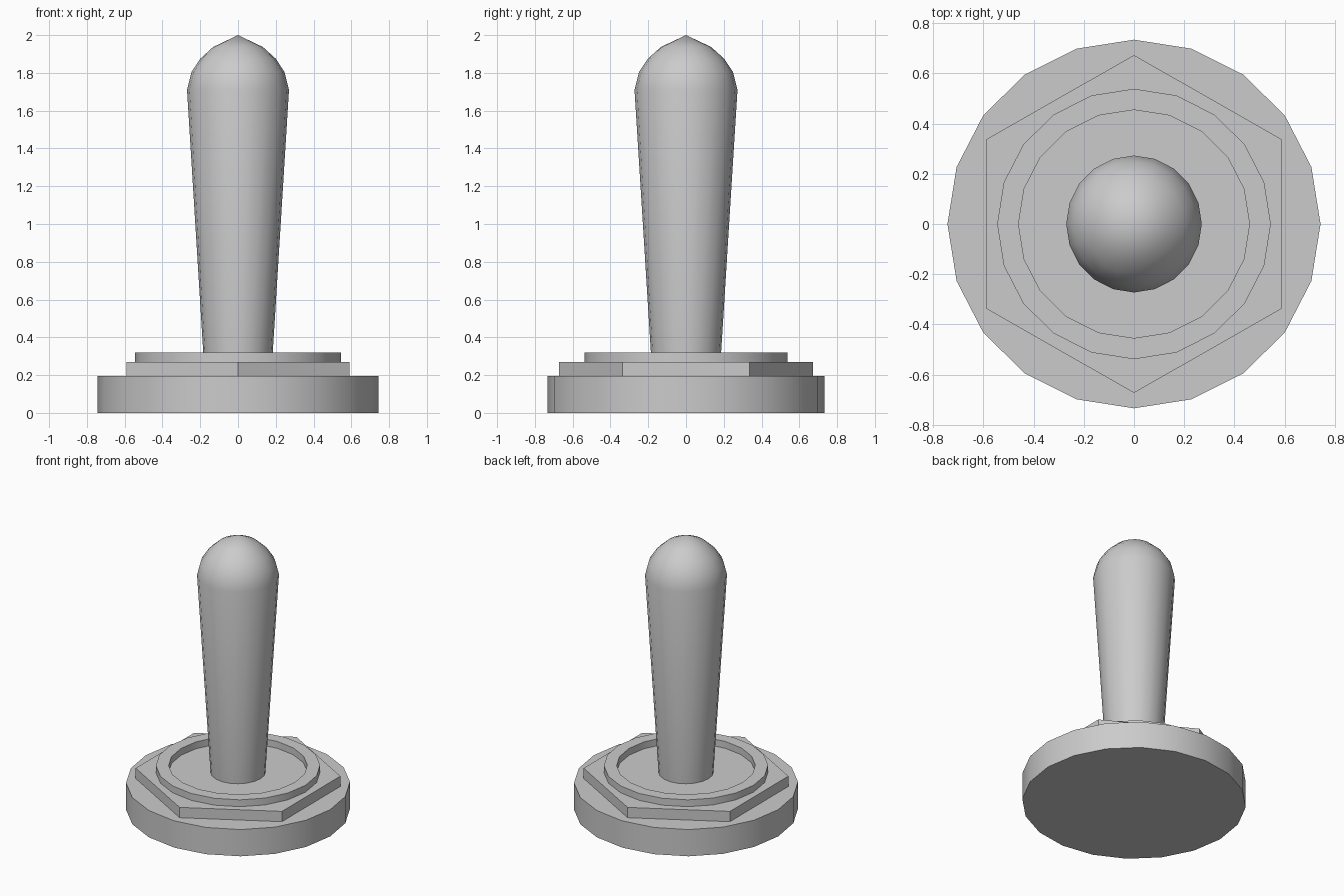
import bpy, bmesh, math

if "Cube" in bpy.data.objects:
    bpy.data.objects.remove(bpy.data.objects["Cube"])


def lathe(name, profile, sides, scale=(1, 1), start=0.0, closed=False):
    """Spin (radius, z) points round z; zero radius makes a single pole."""
    bm = bmesh.new()
    rings = []
    for r, z in profile:
        if r == 0:
            rings.append([bm.verts.new((0, 0, z))] * sides)
            continue
        ring = []
        for i in range(sides):
            a = start + 2 * math.pi * i / sides
            ring.append(bm.verts.new((r * scale[0] * math.cos(a),
                                      r * scale[1] * math.sin(a), z)))
        rings.append(ring)
    pairs = list(zip(rings, rings[1:]))
    if closed:
        pairs.append((rings[-1], rings[0]))
    for low, high in pairs:
        for i in range(sides):
            j = (i + 1) % sides
            corners = dict.fromkeys((low[i], low[j], high[j], high[i]))
            bm.faces.new(list(corners))
    if not closed:
        # Flat caps on open ends
        for ring, (r, z) in ((rings[0], profile[0]), (rings[-1], profile[-1])):
            if r > 0:
                bm.faces.new(ring)
    bmesh.ops.recalc_face_normals(bm, faces=bm.faces)
    mesh = bpy.data.meshes.new(name)
    bm.to_mesh(mesh)
    bm.free()
    obj = bpy.data.objects.new(name, mesh)
    bpy.context.collection.objects.link(obj)
    bpy.ops.object.select_all(action='DESELECT')
    obj.select_set(True)
    bpy.context.view_layer.objects.active = obj
    bpy.ops.object.shade_smooth_by_angle(angle=math.radians(30))
    return obj


OVAL = (1.0, 0.988)  # the mount is very slightly narrower in y

# Round base disc
lathe("base_disc", [(0.743, 0), (0.743, 0.195)], 20, OVAL)

# Hexagonal nut, points facing front and back
lathe("hex_nut", [(0.681, 0.195), (0.681, 0.27)], 6, OVAL, math.pi / 2)

# Raised collar ring round the lever
lathe("collar_ring", [(0.545, 0.27), (0.545, 0.32), (0.46, 0.32), (0.46, 0.27)],
      20, OVAL, closed=True)

# Tapered lever with a rounded, slightly pointed tip
lathe("lever", [(0.181, 0.27), (0.27, 1.71), (0.246, 1.805), (0.2, 1.875),
                (0.132, 1.937), (0, 2.0)], 20, (1.0, 1.01))
